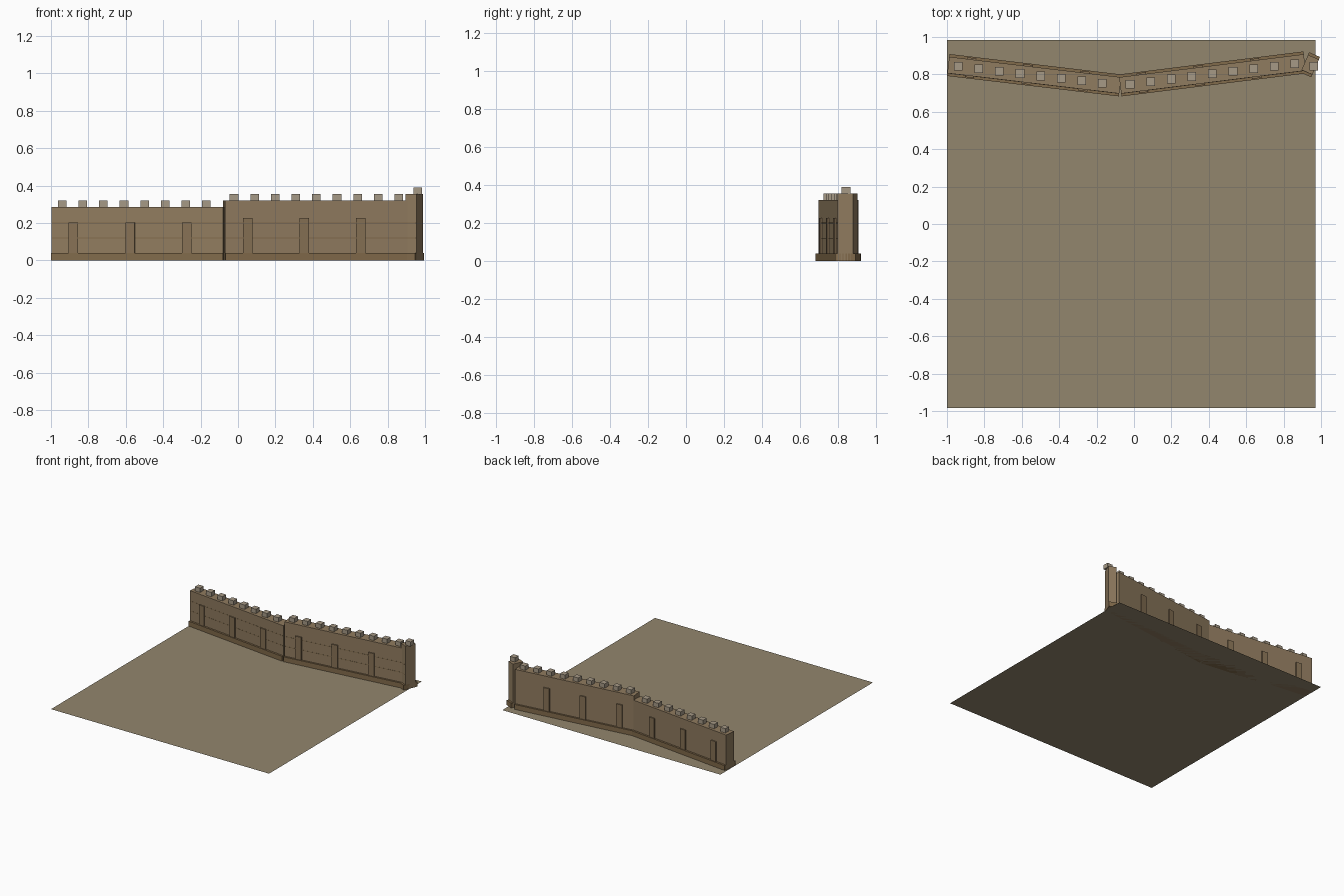
import bpy, math
from mathutils import Vector

if "Cube" in bpy.data.objects:
    bpy.data.objects.remove(bpy.data.objects["Cube"])


def material(name, rgb):
    m = bpy.data.materials.new(name)
    m.diffuse_color = (*rgb, 1)
    m.use_nodes = True
    m.node_tree.nodes["Principled BSDF"].inputs["Base Color"].default_value = m.diffuse_color
    return m


GROUND = material("dry_earth", (0.29, 0.24, 0.155))
WALL = material("mud_brick", (0.28, 0.20, 0.115))
BASE = material("dark_brick", (0.22, 0.145, 0.07))
PIER = material("pier_brick", (0.24, 0.165, 0.09))
MERLON = material("pale_stone", (0.38, 0.32, 0.24))


def box(name, center, size, angle, mat):
    bpy.ops.mesh.primitive_cube_add(size=1, location=center, rotation=(0, 0, angle))
    o = bpy.context.object
    o.name = name
    o.scale = size
    o.data.materials.append(mat)
    return o


# ground sheet
bpy.ops.mesh.primitive_plane_add(size=1.97, location=(-0.015, 0, 0))
ground = bpy.context.object
ground.name = "ground"
ground.data.materials.append(GROUND)

# rampart path and the top height of each stretch
path = [Vector(p) for p in ((-0.993, 0.85), (-0.074, 0.741), (0.913, 0.864), (0.971, 0.839))]
heights = [0.285, 0.32, 0.355]
BASE_H = 0.04

for i, h in enumerate(heights):
    a, b = path[i], path[i + 1]
    d = (b - a).normalized()
    n = Vector((d.y, -d.x))          # points to the front
    length = (b - a).length
    ang = math.atan2(d.y, d.x)
    mid = (a + b) / 2

    # wall body and wider footing
    box(f"wall_{i}", (mid.x, mid.y, h / 2), (length, 0.088, h), ang, WALL)
    box(f"footing_{i}", (mid.x, mid.y, BASE_H / 2), (length, 0.118, BASE_H), ang, BASE)

    # thin brick courses on the front face
    for z in (0.12, 0.2):
        c = mid + n * 0.044
        box(f"course_{i}", (c.x, c.y, z), (length * 0.99, 0.002, 0.004), ang, BASE)

    # piers standing out on both faces
    t = 0.12
    pier_h = h * 0.71
    while t < length:
        p = a + d * t
        box(f"pier_{i}", (p.x, p.y, pier_h / 2), (0.05, 0.106, pier_h), ang, PIER)
        t += 0.305

    # merlons, squared to the world axes
    t = 0.053
    while t < length:
        p = a + d * t
        box(f"merlon_{i}", (p.x, p.y, h + 0.0165), (0.046, 0.046, 0.037), 0, MERLON)
        t += 0.111
